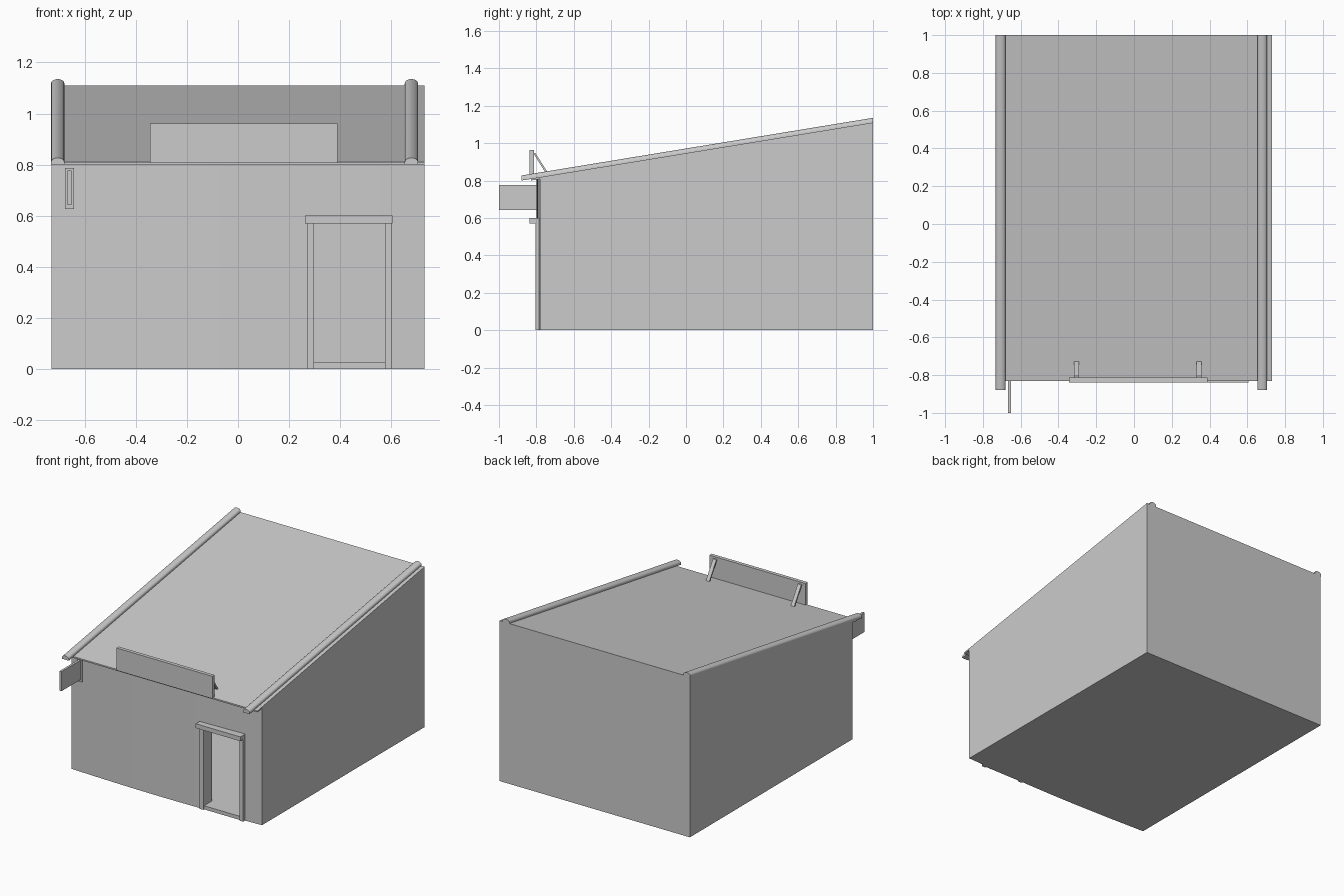
import bpy, bmesh, math
from mathutils import Vector

if "Cube" in bpy.data.objects:
    bpy.data.objects.remove(bpy.data.objects["Cube"])


def roof_z(y):
    return 0.81 + 0.164 * (y + 0.83)


def loft(name, ring_a, ring_b):
    """Closed solid between two matching rings of points."""
    bm = bmesh.new()
    a = [bm.verts.new(p) for p in ring_a]
    b = [bm.verts.new(p) for p in ring_b]
    n = len(a)
    bm.faces.new(a)
    bm.faces.new(b)
    for i in range(n):
        j = (i + 1) % n
        bm.faces.new((a[i], a[j], b[j], b[i]))
    bmesh.ops.recalc_face_normals(bm, faces=bm.faces)
    me = bpy.data.meshes.new(name)
    bm.to_mesh(me)
    bm.free()
    ob = bpy.data.objects.new(name, me)
    bpy.context.collection.objects.link(ob)
    return ob


def box(name, x0, x1, y0, y1, z0, z1):
    ring = [(x0, y0), (x1, y0), (x1, y1), (x0, y1)]
    return loft(name, [(x, y, z0) for x, y in ring], [(x, y, z1) for x, y in ring])


def under_roof(name, plan, z0, drop):
    """Plan outline raised from z0 up to the sloping roof, less a drop."""
    return loft(name, [(x, y, z0) for x, y in plan],
                [(x, y, roof_z(y) - drop) for x, y in plan])


def smooth(ob):
    bpy.ops.object.select_all(action='DESELECT')
    ob.select_set(True)
    bpy.context.view_layer.objects.active = ob
    bpy.ops.object.shade_smooth_by_angle(angle=math.radians(30))


def cut(ob, cutter):
    bpy.context.view_layer.objects.active = ob
    mod = ob.modifiers.new("cut", 'BOOLEAN')
    mod.operation = 'DIFFERENCE'
    mod.solver = 'EXACT'
    mod.object = cutter
    bpy.ops.object.modifier_apply(modifier=mod.name)
    bpy.data.objects.remove(cutter)


L, R = -0.73, 0.73

# Hollow walls with a gently bowed front
steps = 12
plan = [(L + (R - L) * i / steps, -0.78 - 0.018 * math.sin(math.pi * i / steps))
        for i in range(steps + 1)]
walls = under_roof("walls", plan + [(R, 1), (L, 1)], 0, 0.005)
room = [(-0.65, -0.71), (0.65, -0.71), (0.65, 0.92), (-0.65, 0.92)]
cut(walls, under_roof("room_cutter", room, 0.025, 0.08))
cut(walls, box("door_cutter", 0.297, 0.577, -0.9, -0.6, 0.025, 0.57))
smooth(walls)

# Sloping roof sheet
corners = [(L, -0.83), (R, -0.83), (R, 1), (L, 1)]
loft("roof", [(x, y, roof_z(y) - 0.01) for x, y in corners],
     [(x, y, roof_z(y)) for x, y in corners])

# Rounded coping rails along both roof edges
for side, cx in (("left", -0.706), ("right", 0.679)):
    arc = [(cx + 0.026 * math.cos(math.pi * i / 10), 0.008 + 0.017 * math.sin(math.pi * i / 10))
           for i in range(11)]
    prof = [(cx - 0.026, -0.002), (cx + 0.026, -0.002)] + arc
    rail = loft(side + "_coping", *[[(x, y, roof_z(y) + z) for x, z in prof]
                                    for y in (-0.88, 1.0)])
    smooth(rail)

# Door frame: jambs, lintel and sill
box("left_jamb", 0.27, 0.298, -0.805, -0.76, 0, 0.57)
box("right_jamb", 0.576, 0.603, -0.805, -0.76, 0, 0.57)
box("lintel", 0.263, 0.605, -0.838, -0.77, 0.57, 0.60)
box("sill", 0.298, 0.576, -0.796, -0.72, 0, 0.025)

# Roof sign board with two sloping braces
box("sign_board", -0.345, 0.39, -0.838, -0.813, 0.807, 0.962)
for side, cx in (("left", -0.305), ("right", 0.345)):
    sec = [(-0.013, 0), (0.013, 0), (0.013, 0.012), (-0.013, 0.012)]
    loft(side + "_brace", [(cx + dx, -0.818 + dy, 0.948) for dx, dy in sec],
         [(cx + dx, -0.738 + dy, 0.822) for dx, dy in sec])

# Projecting blade sign on its wall plate
box("blade_plate", -0.678, -0.642, -0.792, -0.775, 0.627, 0.787)
box("blade_sign", -0.668, -0.652, -1.0, -0.785, 0.642, 0.777)
